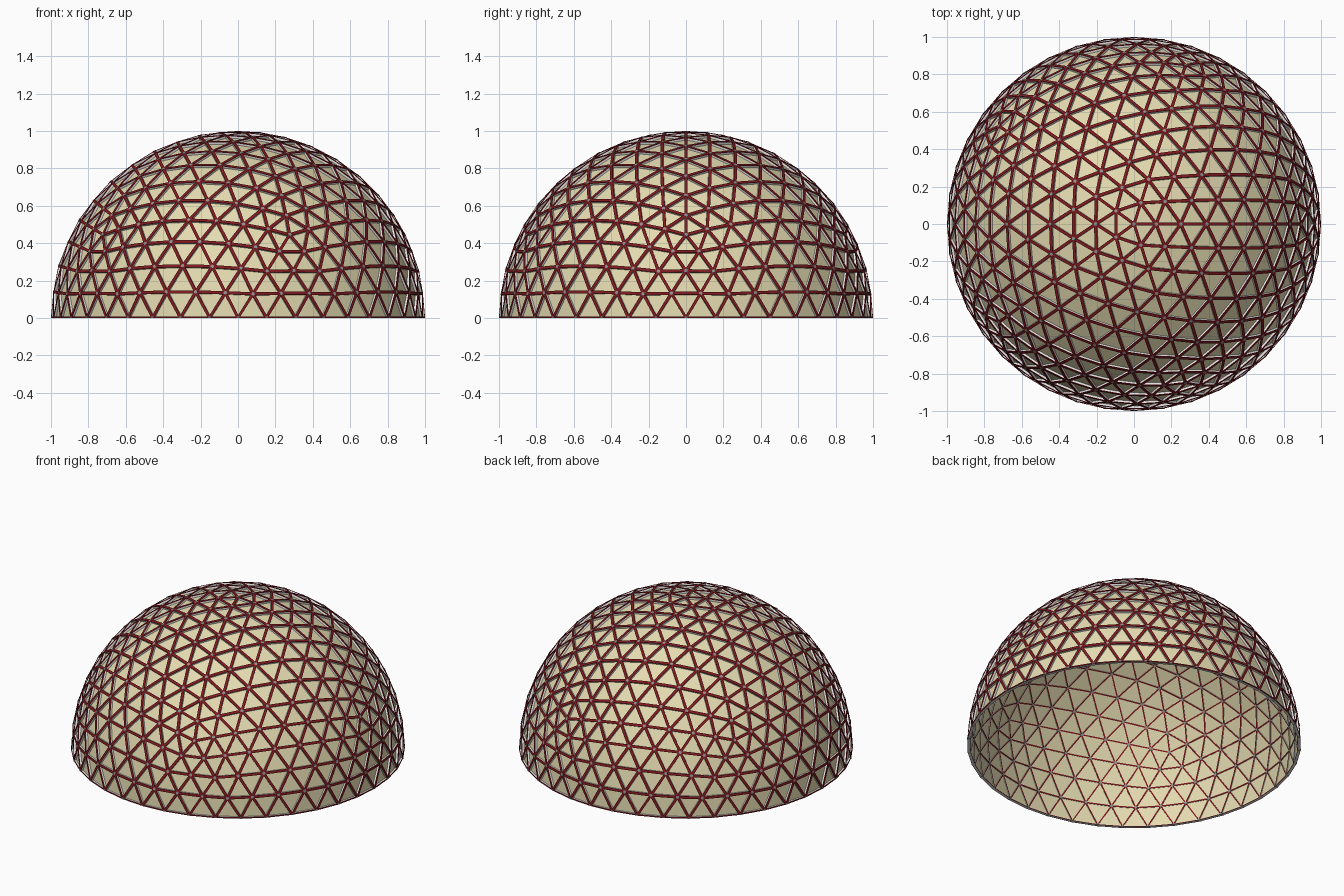
import bpy
import bmesh
from math import cos, sin, tau
from mathutils import Vector

cube = bpy.data.objects.get("Cube")
if cube:
    bpy.data.objects.remove(cube)

FREQ = 8            # subdivisions along each icosahedron edge
PANEL_R = 0.986     # radius of the panel skin


def material(name, rgb):
    m = bpy.data.materials.new(name)
    m.use_nodes = True
    m.diffuse_color = (*rgb, 1)
    bsdf = next(n for n in m.node_tree.nodes if n.type == 'BSDF_PRINCIPLED')
    bsdf.inputs["Base Color"].default_value = (*rgb, 1)
    return m


cream = material("cream", (0.78, 0.71, 0.44))
red = material("deep red", (0.21, 0.010, 0.013))
white = material("white", (0.8, 0.8, 0.8))
grey = material("grey", (0.27, 0.28, 0.29))


def make_object(name, bm, mats):
    mesh = bpy.data.meshes.new(name)
    bm.to_mesh(mesh)
    bm.free()
    for m in mats:
        mesh.materials.append(m)
    ob = bpy.data.objects.new(name, mesh)
    bpy.context.collection.objects.link(ob)
    return ob


def on_ground(v):
    # trim anything that would dip below the floor
    return Vector((v.x, v.y, max(v.z, 0)))


def geodesic_dome():
    ico = bmesh.new()
    bmesh.ops.create_icosphere(ico, subdivisions=1, radius=1)
    bm = bmesh.new()
    for face in ico.faces:
        a, b, c = (v.co for v in face.verts)
        grid = {}
        for i in range(FREQ + 1):
            for j in range(FREQ + 1 - i):
                p = a * (FREQ - i - j) + b * i + c * j
                grid[i, j] = bm.verts.new(p.normalized())
        for i in range(FREQ):
            for j in range(FREQ - i):
                bm.faces.new((grid[i, j], grid[i + 1, j], grid[i, j + 1]))
                if i + j < FREQ - 1:
                    bm.faces.new((grid[i + 1, j], grid[i + 1, j + 1], grid[i, j + 1]))
    ico.free()
    bmesh.ops.remove_doubles(bm, verts=bm.verts[:], dist=0.001)
    below = [v for v in bm.verts if v.co.z < -0.01]
    bmesh.ops.delete(bm, geom=below, context='VERTS')
    return bm


dome = geodesic_dome()
nodes = [v.co.copy() for v in dome.verts]
edges = [(e.verts[0].co.copy(), e.verts[1].co.copy()) for e in dome.edges]

# Triangular panel skin
bmesh.ops.scale(dome, vec=(PANEL_R,) * 3, verts=dome.verts[:])
make_object("panels", dome, [cream])

# Struts: red cap on a white body, with a narrow red rib on the inside
RED, WHITE = range(2)
profile = [(-0.008, 0.9865), (-0.008, 0.997), (-0.008, 1.0),
           (0.008, 1.0), (0.008, 0.997), (0.008, 0.9865),
           (0.004, 0.9865), (0.004, 0.982), (-0.004, 0.982), (-0.004, 0.9865)]
colours = [WHITE, RED, RED, RED, WHITE, WHITE, WHITE, RED, WHITE, WHITE]
bm = bmesh.new()
for p, q in edges:
    side = (q - p).cross(p + q).normalized()
    rings = [[bm.verts.new(on_ground(end * r + side * w)) for w, r in profile]
             for end in (p, q)]
    n = len(profile)
    for k in range(n):
        m = (k + 1) % n
        f = bm.faces.new((rings[0][k], rings[0][m], rings[1][m], rings[1][k]))
        f.material_index = colours[k]
bmesh.ops.recalc_face_normals(bm, faces=bm.faces[:])
make_object("struts", bm, [red, white])

# Hexagonal hub at every joint
bm = bmesh.new()
for p in nodes:
    u = p.orthogonal().normalized()
    v = p.cross(u)
    rings = [[bm.verts.new(on_ground(p * r + (u * cos(tau * k / 6) + v * sin(tau * k / 6)) * 0.010))
              for k in range(6)] for r in (0.980, 1.001)]
    bm.faces.new(rings[0][::-1])
    bm.faces.new(rings[1])
    for k in range(6):
        m = (k + 1) % 6
        bm.faces.new((rings[0][k], rings[0][m], rings[1][m], rings[1][k]))
make_object("hubs", bm, [grey])
